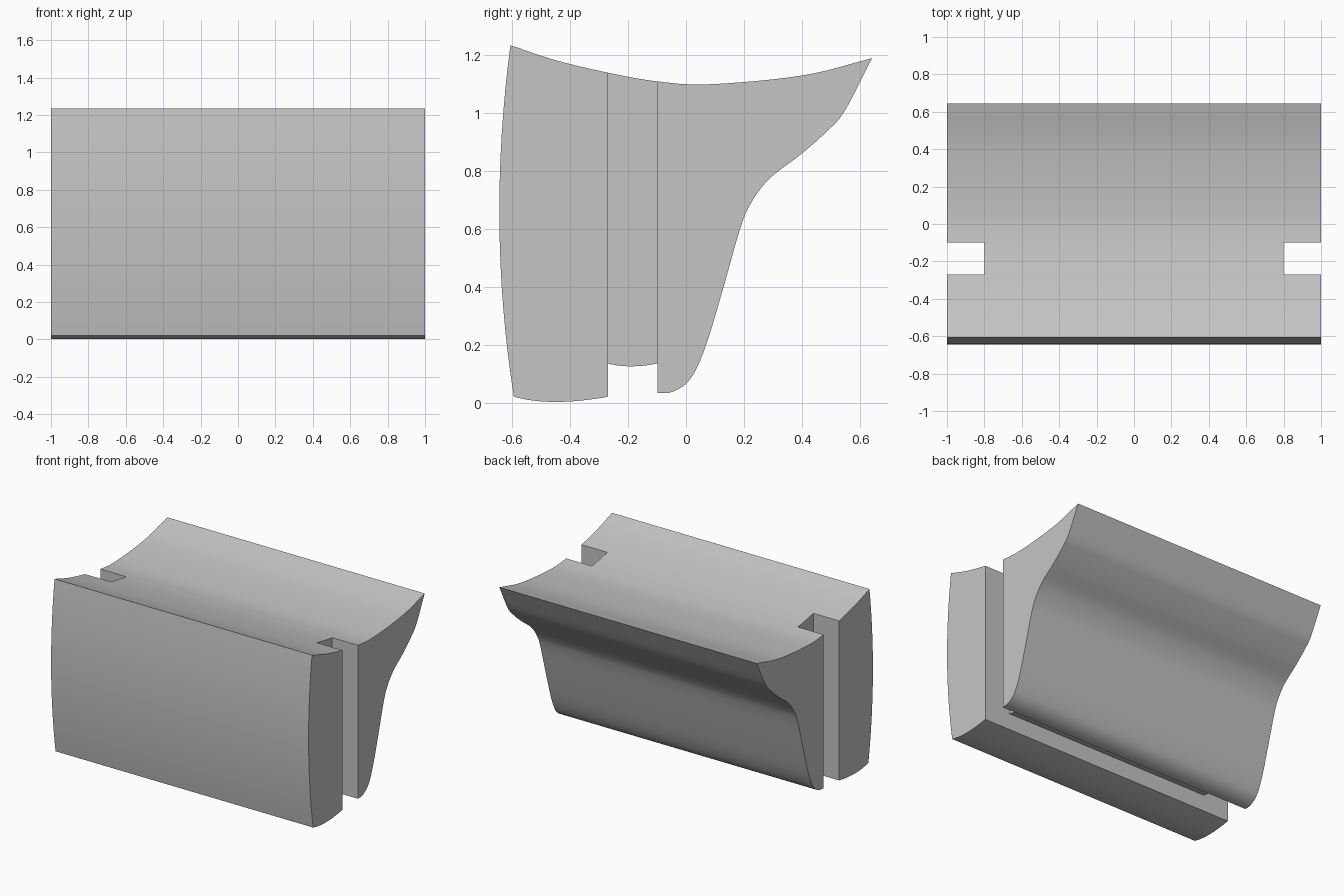
import bpy
import bmesh
import math
from mathutils import Vector

cube = bpy.data.objects.get("Cube")
if cube:
    bpy.data.objects.remove(cube, do_unlink=True)

grey = bpy.data.materials.new("plain grey")
grey.use_nodes = True
grey.diffuse_color = (0.56, 0.56, 0.56, 1)
grey.node_tree.nodes["Principled BSDF"].inputs["Base Color"].default_value = grey.diffuse_color


def smooth_path(points, steps=6):
    """Sample a smooth curve through the points."""
    pts = [Vector(p) for p in points]
    pts = [2 * pts[0] - pts[1]] + pts + [2 * pts[-1] - pts[-2]]
    out = []
    for a, b, c, d in zip(pts, pts[1:], pts[2:], pts[3:]):
        for i in range(steps):
            t = i / steps
            out.append(0.5 * (2 * b + (c - a) * t + (2 * a - 5 * b + 4 * c - d) * t**2
                              + (3 * b - a - 3 * c + d) * t**3))
    return out + [pts[-2]]


def bow(start, middle, end, steps=16):
    """Sample a shallow parabola through three points."""
    a, m, b = Vector(start), Vector(middle), Vector(end)
    control = 2 * m - (a + b) / 2
    return [a * (1 - t)**2 + control * 2 * t * (1 - t) + b * t**2
            for t in (i / steps for i in range(steps + 1))]


def extrude_profile(name, profile, x0, x1):
    bm = bmesh.new()
    face = bm.faces.new([bm.verts.new((x0, p[0], p[1])) for p in profile])
    result = bmesh.ops.extrude_face_region(bm, geom=[face])
    moved = [v for v in result["geom"] if isinstance(v, bmesh.types.BMVert)]
    bmesh.ops.translate(bm, verts=moved, vec=(x1 - x0, 0, 0))
    bmesh.ops.recalc_face_normals(bm, faces=bm.faces)
    mesh = bpy.data.meshes.new(name)
    bm.to_mesh(mesh)
    bm.free()
    mesh.materials.append(grey)
    obj = bpy.data.objects.new(name, mesh)
    bpy.context.collection.objects.link(obj)
    return obj


# Cross-section: bowed front, underside with a slot, S-curved back, dished top
slot_front, slot_back = -0.27, -0.098
front = bow((-0.607, 1.235), (-0.645, 0.62), (-0.595, 0.02))
foot = bow((-0.595, 0.02), (-0.45, 0.002), (slot_front, 0.02))
slot = bow((slot_front, 0.135), (-0.19, 0.125), (slot_back, 0.135))
back = smooth_path([(slot_back, 0.032), (-0.05, 0.036), (0, 0.065), (0.035, 0.115),
                    (0.075, 0.215), (0.13, 0.4), (0.187, 0.6), (0.225, 0.69),
                    (0.29, 0.775), (0.4, 0.86), (0.49, 0.94), (0.55, 1.01), (0.643, 1.19)])
top = smooth_path([(0.643, 1.19), (0.4, 1.13), (0.08, 1.1), (-0.1, 1.11),
                   (-0.27, 1.14), (-0.45, 1.183), (-0.607, 1.235)])
profile = front + foot[1:] + slot + back + top[1:-1]
body = extrude_profile("moulded_block", profile, -1, 1)

# Full-height notch in each end
notch = [(slot_front, -0.2), (slot_back, -0.2), (slot_back, 1.5), (slot_front, 1.5)]
for side, sign in (("left", 1), ("right", -1)):
    cutter = extrude_profile(side + "_notch_cutter", notch, sign * 0.8, sign * 1.2)
    cutter.hide_render = True
    cutter.hide_set(True)
    mod = body.modifiers.new(side + "_notch", "BOOLEAN")
    mod.operation = "DIFFERENCE"
    mod.solver = "EXACT"
    mod.object = cutter

# Cut the notches for good, then shade the curves smooth
bpy.context.view_layer.objects.active = body
body.select_set(True)
for mod in list(body.modifiers):
    bpy.ops.object.modifier_apply(modifier=mod.name)
for obj in [o for o in bpy.data.objects if o.name.endswith("_notch_cutter")]:
    bpy.data.objects.remove(obj, do_unlink=True)
bpy.ops.object.shade_smooth_by_angle(angle=math.radians(30))
